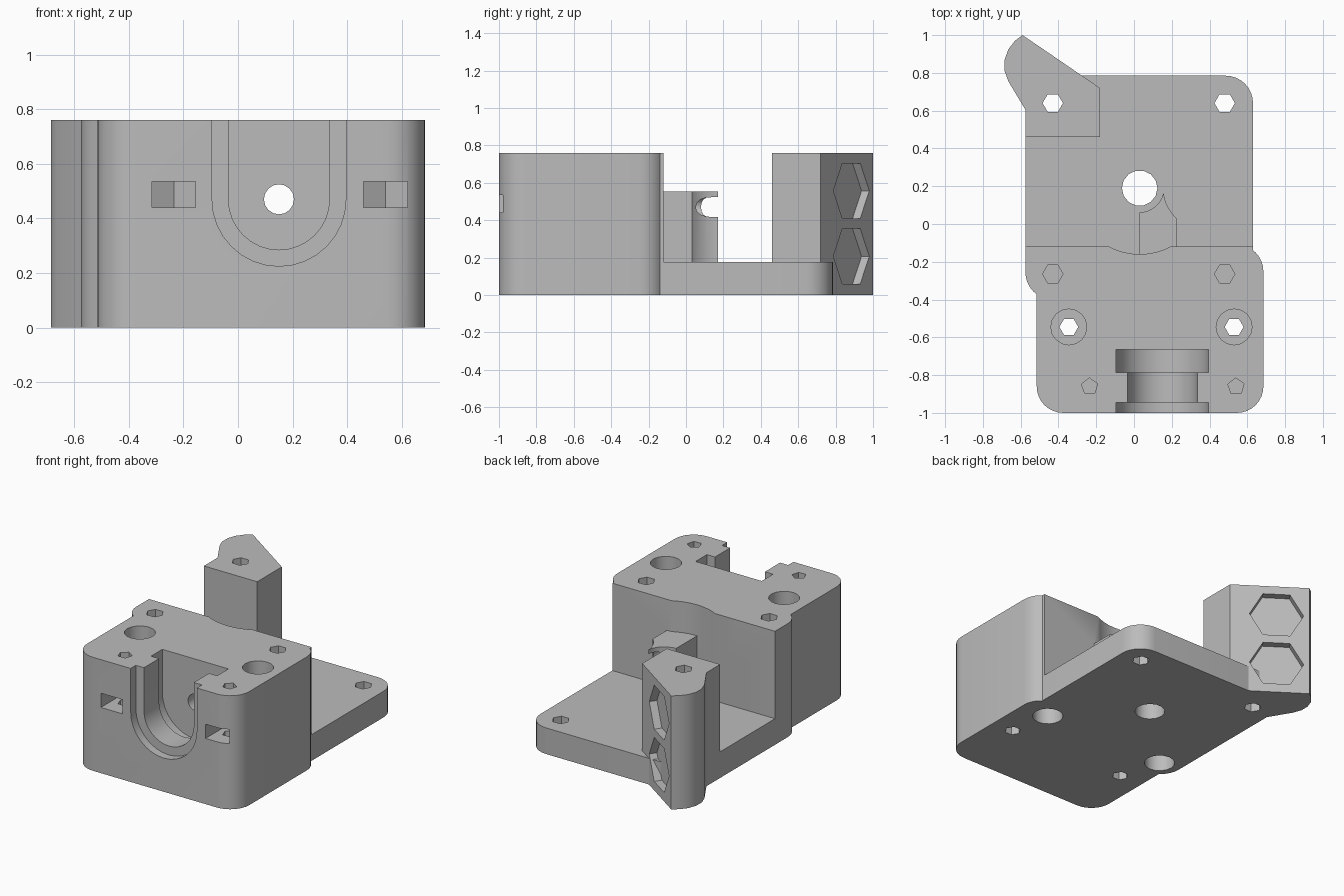
import bpy, bmesh
from math import cos, sin, pi, radians
from mathutils import Matrix, Vector

cube = bpy.data.objects.get("Cube")
if cube:
    bpy.data.objects.remove(cube, do_unlink=True)

grey = bpy.data.materials.new("light grey plastic")
grey.use_nodes = True
colour = (0.5, 0.5, 0.5, 1)
grey.diffuse_color = colour
grey.node_tree.nodes["Principled BSDF"].inputs["Base Color"].default_value = colour


def frame(u, v, w, origin=(0, 0, 0)):
    m = Matrix((u, v, w)).transposed().to_4x4()
    m.translation = Vector(origin)
    return m


UPRIGHT = Matrix.Identity(4)
ALONG_Y = frame((1, 0, 0), (0, 0, 1), (0, 1, 0))


def prism(name, outline, low, high, matrix=UPRIGHT):
    """Extrude a 2D outline from low to high along the frame's third axis."""
    bm = bmesh.new()
    bottom = [bm.verts.new(matrix @ Vector((u, v, low))) for u, v in outline]
    top = [bm.verts.new(matrix @ Vector((u, v, high))) for u, v in outline]
    bm.faces.new(bottom)
    bm.faces.new(top)
    for i in range(len(outline)):
        j = (i + 1) % len(outline)
        bm.faces.new((bottom[i], bottom[j], top[j], top[i]))
    bmesh.ops.recalc_face_normals(bm, faces=bm.faces)
    mesh = bpy.data.meshes.new(name)
    bm.to_mesh(mesh)
    bm.free()
    mesh.materials.append(grey)
    obj = bpy.data.objects.new(name, mesh)
    bpy.context.collection.objects.link(obj)
    return obj


def arc(u, v, r, start, end, steps):
    angles = [radians(start + (end - start) * i / steps) for i in range(steps + 1)]
    return [(u + r * cos(a), v + r * sin(a)) for a in angles]


def ngon(u, v, r, sides, turn=0):
    return arc(u, v, r, turn, turn + 360, sides)[:-1]


def rect(x0, x1, y0, y1):
    return [(x0, y0), (x1, y0), (x1, y1), (x0, y1)]


def rounded(x0, x1, y0, y1, r):
    corners = ((x1 - r, y1 - r), (x0 + r, y1 - r), (x0 + r, y0 + r), (x1 - r, y0 + r))
    return [p for i, (x, y) in enumerate(corners)
            for p in arc(x, y, r, 90 * i, 90 * i + 90, 8)]


def combine(target, other, operation):
    mod = target.modifiers.new(operation.lower(), "BOOLEAN")
    mod.operation = operation
    mod.solver = "EXACT"
    mod.object = other
    bpy.context.view_layer.objects.active = target
    bpy.ops.object.modifier_apply(modifier=mod.name)
    bpy.data.objects.remove(other, do_unlink=True)


def cut(target, outline, low, high, matrix=UPRIGHT):
    combine(target, prism("cutter", outline, low, high, matrix), "DIFFERENCE")


HEIGHT, PLATE = 0.76, 0.175
SHAFT = (0.03, 0.19)
FEED = (0.15, 0.47)

# Front block joined to the motor plate, cleared behind the back wall
body = prism("extruder_body", rounded(-0.515, 0.685, -1, -0.11, 0.14), 0, HEIGHT)
combine(body, prism("plate", rounded(-0.575, 0.63, -0.4, 0.785, 0.145), 0, HEIGHT), "UNION")
cut(body, rect(-1, 1, -0.12, 1.2), PLATE, 1)
cut(body, ngon(*SHAFT, 0.35, 48), PLATE, 1)

# Corner post with a rounded outer end
post_outline = [(-0.575, 0.46), (-0.18, 0.46), (-0.18, 0.72), (-0.59, 1),
                (-0.63, 0.97), (-0.665, 0.925), (-0.685, 0.87), (-0.685, 0.81),
                (-0.665, 0.755), (-0.575, 0.605)]
post = prism("post", post_outline, 0, HEIGHT)
along = Vector((-0.41, 0.28, 0)).normalized()
outward = Vector((-along.y * -1, -along.x, 0))
for z in (0.207, 0.557):
    face = frame(along, (0, 0, 1), outward, (-0.42, 0.884, z))
    cut(post, ngon(0, 0, 0.17, 6), -0.05, 0.1, face)
combine(body, post, "UNION")

# Filament guide, hollowed for the drive gear and the idler
guide = prism("guide", rect(0.03, 0.225, -0.25, 0.185), 0.1, 0.553)
cut(guide, ngon(*SHAFT, 0.128, 32), 0, 1)
cut(guide, ngon(0.37, 0.19, 0.215, 48), 0, 1)
combine(body, guide, "UNION")

# Stepped U-shaped socket and the filament bore
for r, y0, y1 in ((0.245, -1.1, -0.945), (0.185, -0.96, -0.77), (0.245, -0.785, -0.665)):
    socket = arc(*FEED, r, 180, 360, 16) + [(FEED[0] + r, 1), (FEED[0] - r, 1)]
    cut(body, socket, y0, y1, ALONG_Y)
cut(body, ngon(*FEED, 0.055, 16), -0.8, 0.3, ALONG_Y)

# Motor shaft hole and motor screw holes
cut(body, ngon(*SHAFT, 0.094, 14), -0.1, 0.3)
for x in (-0.43, 0.48):
    cut(body, ngon(x, 0.64, 0.054, 6), -0.1, 1)
    cut(body, ngon(x, -0.265, 0.054, 6), 0.56, 1)
    cut(body, ngon(x, -0.265, 0.095, 16), -0.1, 0.55)

# Counterbored mounting holes
for x in (-0.345, 0.53):
    cut(body, ngon(x, -0.545, 0.05, 6), -0.1, 0.5)
    cut(body, ngon(x, -0.545, 0.095, 16), 0.3, 1)

# Clamp screw holes with nut slots in the front
for x in (-0.235, 0.54):
    cut(body, ngon(x, -0.86, 0.045, 5, 20), 0.3, 1)
    slot = [(x - 0.08, -1.1), (x + 0.08, -1.1), (x + 0.08, -0.815),
            (x, -0.767), (x - 0.08, -0.815)]
    cut(body, slot, 0.44, 0.535)

bpy.ops.object.select_all(action="DESELECT")
body.select_set(True)
bpy.context.view_layer.objects.active = body
bpy.ops.object.shade_smooth_by_angle(angle=radians(28))
